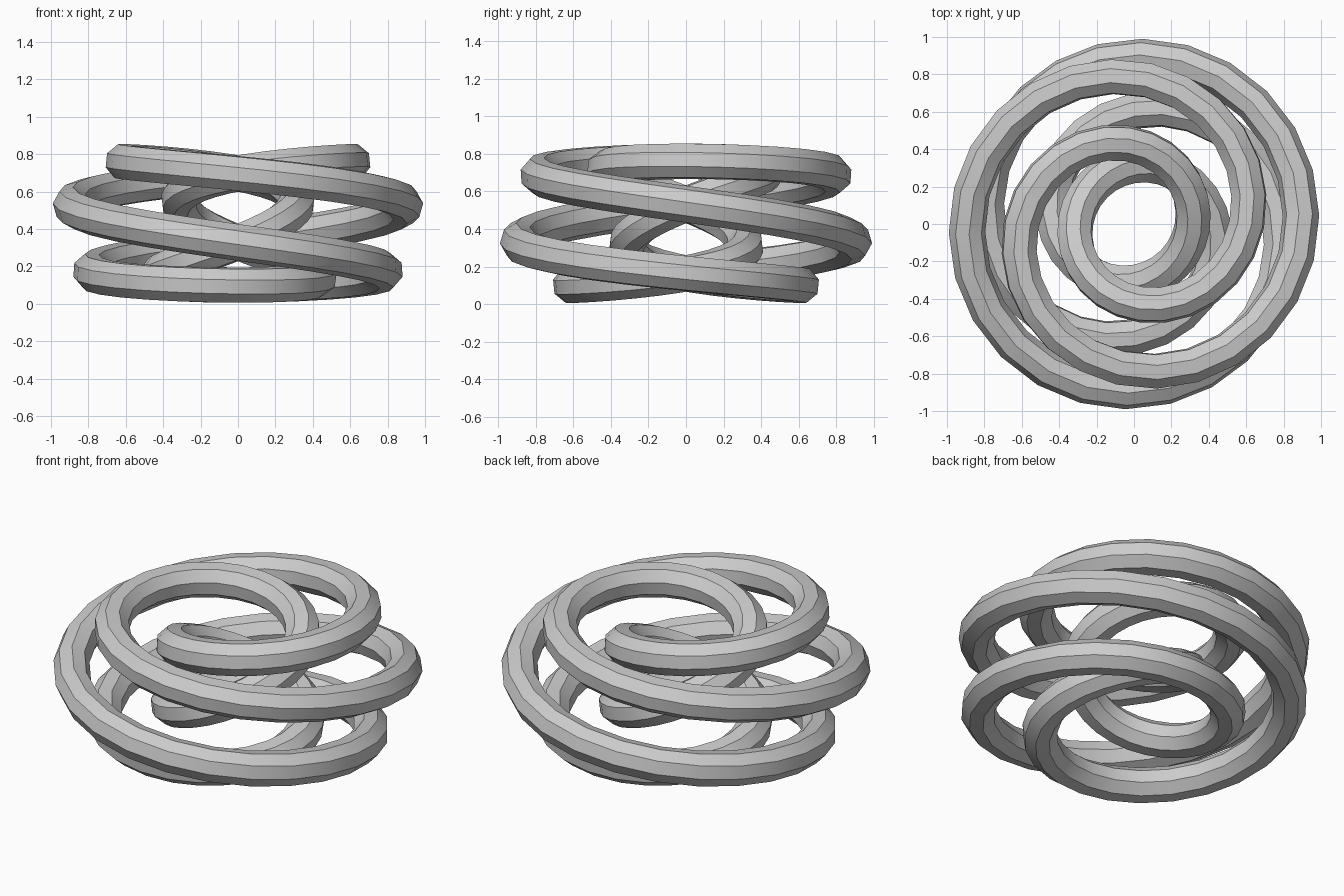
import bpy, bmesh, math
from mathutils import Vector

cube = bpy.data.objects.get("Cube")
if cube:
    bpy.data.objects.remove(cube, do_unlink=True)

TURNS, TWISTS = 5, 2          # trips round the axis, trips round the ring
RINGS, SIDES = 128, 8         # segments along and around the tube
CORE, SPREAD, RISE, TUBE = 0.603, 0.304, 0.33, 0.098
HEIGHT = 0.43                 # height of the knot centre


def knot_point(t):
    """Centre line of the torus knot, t from 0 to 1."""
    turn = math.tau * TURNS * t
    twist = math.pi / 2 - math.tau * TWISTS * t
    rho = CORE + SPREAD * math.cos(twist)
    return Vector((rho * math.cos(turn), rho * math.sin(turn), RISE * math.sin(twist)))


# Sweep an octagon along the closed knot
bm = bmesh.new()
loops = []
for i in range(RINGS):
    t = i / RINGS
    here = knot_point(t)
    along = (knot_point(t + 0.001) - knot_point(t - 0.001)).normalized()
    out = (here - along * here.dot(along)).normalized()
    side = along.cross(out)
    loop = []
    for k in range(SIDES):
        a = math.tau * k / SIDES
        offset = (out * math.cos(a) + side * math.sin(a)) * TUBE
        loop.append(bm.verts.new(here + offset + Vector((0, 0, HEIGHT))))
    loops.append(loop)

for i, loop in enumerate(loops):
    after = loops[(i + 1) % RINGS]
    for k in range(SIDES):
        n = (k + 1) % SIDES
        bm.faces.new((loop[k], loop[n], after[n], after[k]))
bmesh.ops.recalc_face_normals(bm, faces=bm.faces)

mesh = bpy.data.meshes.new("knot_tube")
bm.to_mesh(mesh)
bm.free()
knot = bpy.data.objects.new("knot_tube", mesh)
bpy.context.collection.objects.link(knot)

# Plain grey
grey = bpy.data.materials.new("light_grey")
grey.use_nodes = True
colour = (0.6, 0.6, 0.6, 1)
grey.diffuse_color = colour
grey.node_tree.nodes["Principled BSDF"].inputs["Base Color"].default_value = colour
mesh.materials.append(grey)

# Smooth along the tube, crisp between its sides
bpy.context.view_layer.objects.active = knot
knot.select_set(True)
bpy.ops.object.shade_smooth_by_angle(angle=math.radians(40))
